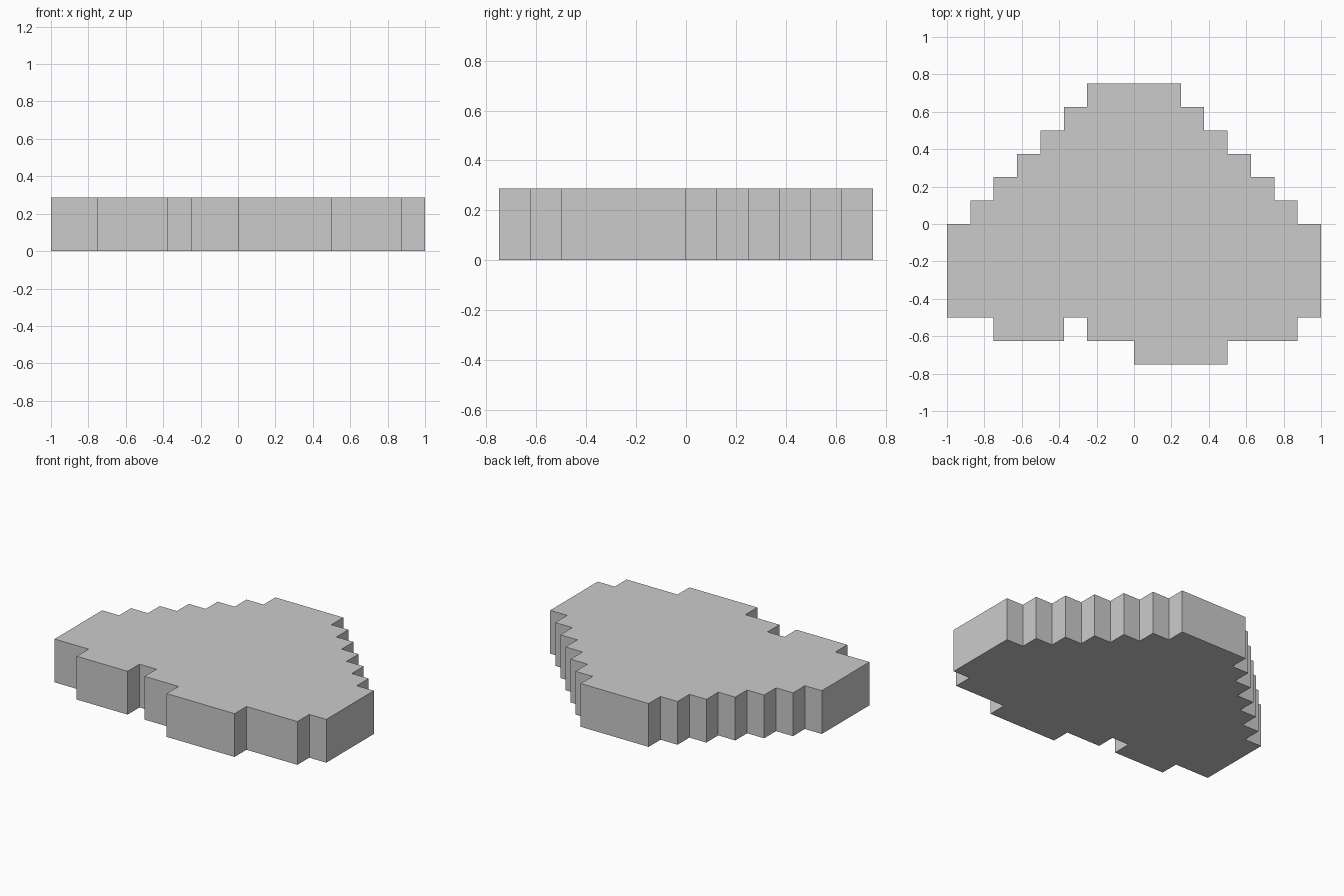
import bpy, bmesh

if "Cube" in bpy.data.objects:
    bpy.data.objects.remove(bpy.data.objects["Cube"])

U = 0.125        # grid step of the outline
HEIGHT = 0.288

# Back staircase: right side, then mirrored to the left
right_stairs = [(8, 0)]
for i in range(6):
    right_stairs += [(7 - i, i), (7 - i, i + 1)]
right_stairs = [(8, -4), (8, 0)] + [p for p in right_stairs[1:] if p != (8, 0)]
right_stairs.append((2, 6)) if right_stairs[-1] != (2, 6) else None
left_stairs = [(-x, y) for x, y in reversed(right_stairs)]

# Uneven front edge with its notch, left to right
front_edge = [(-6, -4), (-6, -5), (-3, -5), (-3, -4), (-2, -4), (-2, -5),
              (0, -5), (0, -6), (4, -6), (4, -5), (7, -5), (7, -4)]

# Extruded slab
bm = bmesh.new()
outline = right_stairs + left_stairs + front_edge
base = bm.faces.new([bm.verts.new((x * U, y * U, 0)) for x, y in outline])
top = bmesh.ops.extrude_face_region(bm, geom=[base], use_keep_orig=True)
bmesh.ops.translate(bm, vec=(0, 0, HEIGHT),
                    verts=[v for v in top["geom"] if isinstance(v, bmesh.types.BMVert)])
bmesh.ops.recalc_face_normals(bm, faces=bm.faces)

mesh = bpy.data.meshes.new("stepped_slab")
bm.to_mesh(mesh)
bm.free()
slab = bpy.data.objects.new("stepped_slab", mesh)
bpy.context.collection.objects.link(slab)
